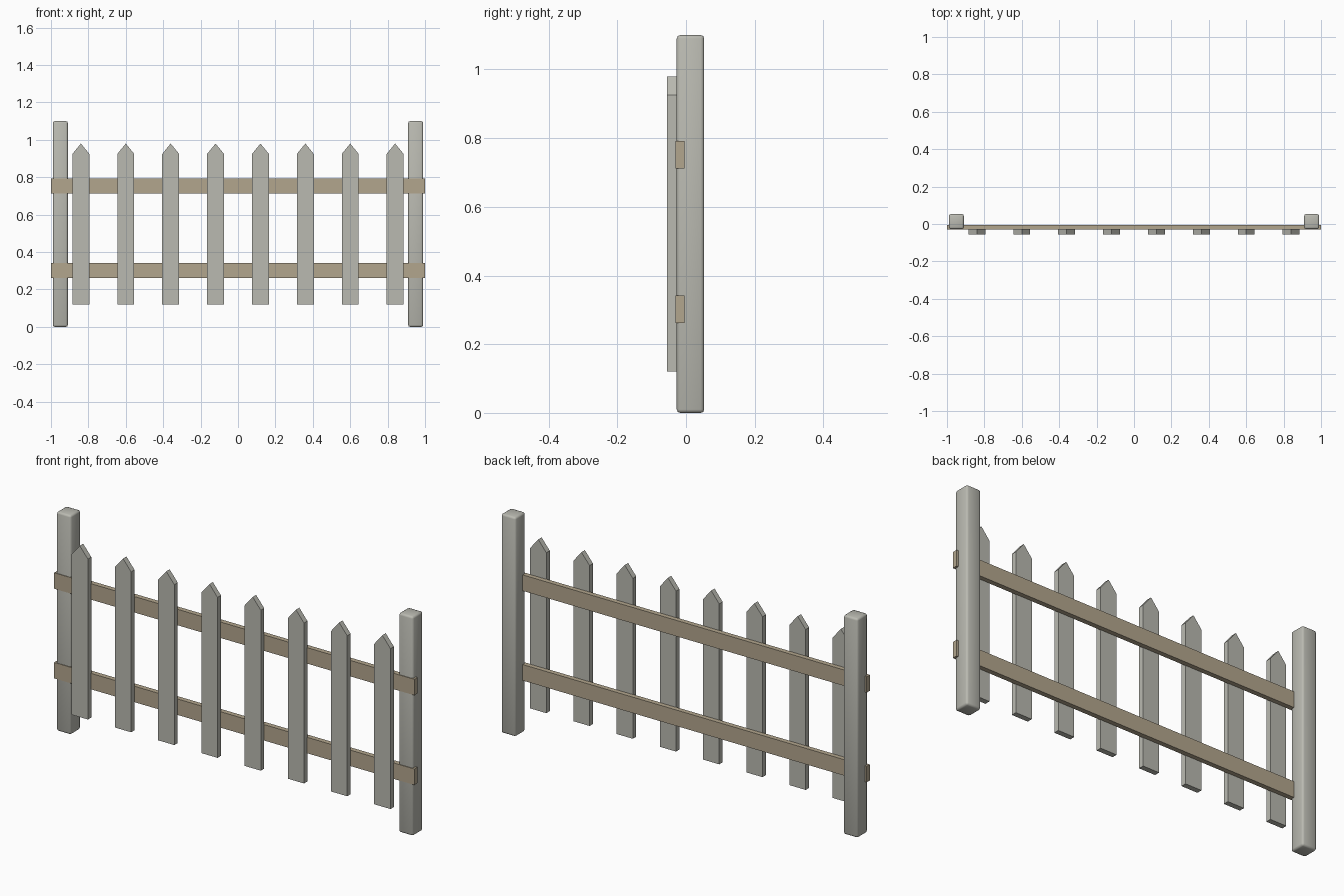
import bpy, bmesh

cube = bpy.data.objects.get("Cube")
if cube:
    bpy.data.objects.remove(cube, do_unlink=True)


def material(name, rgb):
    mat = bpy.data.materials.new(name)
    mat.use_nodes = True
    mat.diffuse_color = (*rgb, 1)
    mat.node_tree.nodes["Principled BSDF"].inputs["Base Color"].default_value = (*rgb, 1)
    return mat


GREY = material("weathered grey", (0.49, 0.49, 0.44))
TAN = material("tan wood", (0.45, 0.38, 0.27))


def board(name, outline, y_front, y_back, mat):
    """Extrude a front (x, z) outline from y_front to y_back."""
    bm = bmesh.new()
    face = bm.faces.new([bm.verts.new((x, y_front, z)) for x, z in outline])
    moved = bmesh.ops.extrude_face_region(bm, geom=[face])["geom"]
    verts = [v for v in moved if isinstance(v, bmesh.types.BMVert)]
    bmesh.ops.translate(bm, verts=verts, vec=(0, y_back - y_front, 0))
    bmesh.ops.recalc_face_normals(bm, faces=bm.faces)
    mesh = bpy.data.meshes.new(name)
    bm.to_mesh(mesh)
    bm.free()
    mesh.materials.append(mat)
    obj = bpy.data.objects.new(name, mesh)
    bpy.context.collection.objects.link(obj)
    return obj


def rect(x0, x1, z0, z1):
    return [(x0, z0), (x1, z0), (x1, z1), (x0, z1)]


# Rounded end posts
for side, x in (("left", 0.95), ("right", -0.95)):
    post = board(side + "_post", rect(x - 0.04, x + 0.04, 0, 1.1), -0.027, 0.053, GREY)
    bevel = post.modifiers.new("rounded edges", "BEVEL")
    bevel.width = 0.01
    bevel.segments = 2
    for poly in post.data.polygons:
        poly.use_smooth = True

# Horizontal rails
for name, z in (("lower_rail", 0.302), ("upper_rail", 0.752)):
    board(name, rect(-1, 1, z - 0.04, z + 0.04), -0.03, -0.005, TAN)

# Pointed pickets
for i in range(8):
    x = -0.84 + 0.24 * i
    outline = rect(x - 0.045, x + 0.045, 0.12, 0.925)
    outline.insert(3, (x, 0.98))
    board(f"picket_{i + 1}", outline, -0.055, -0.028, GREY)
